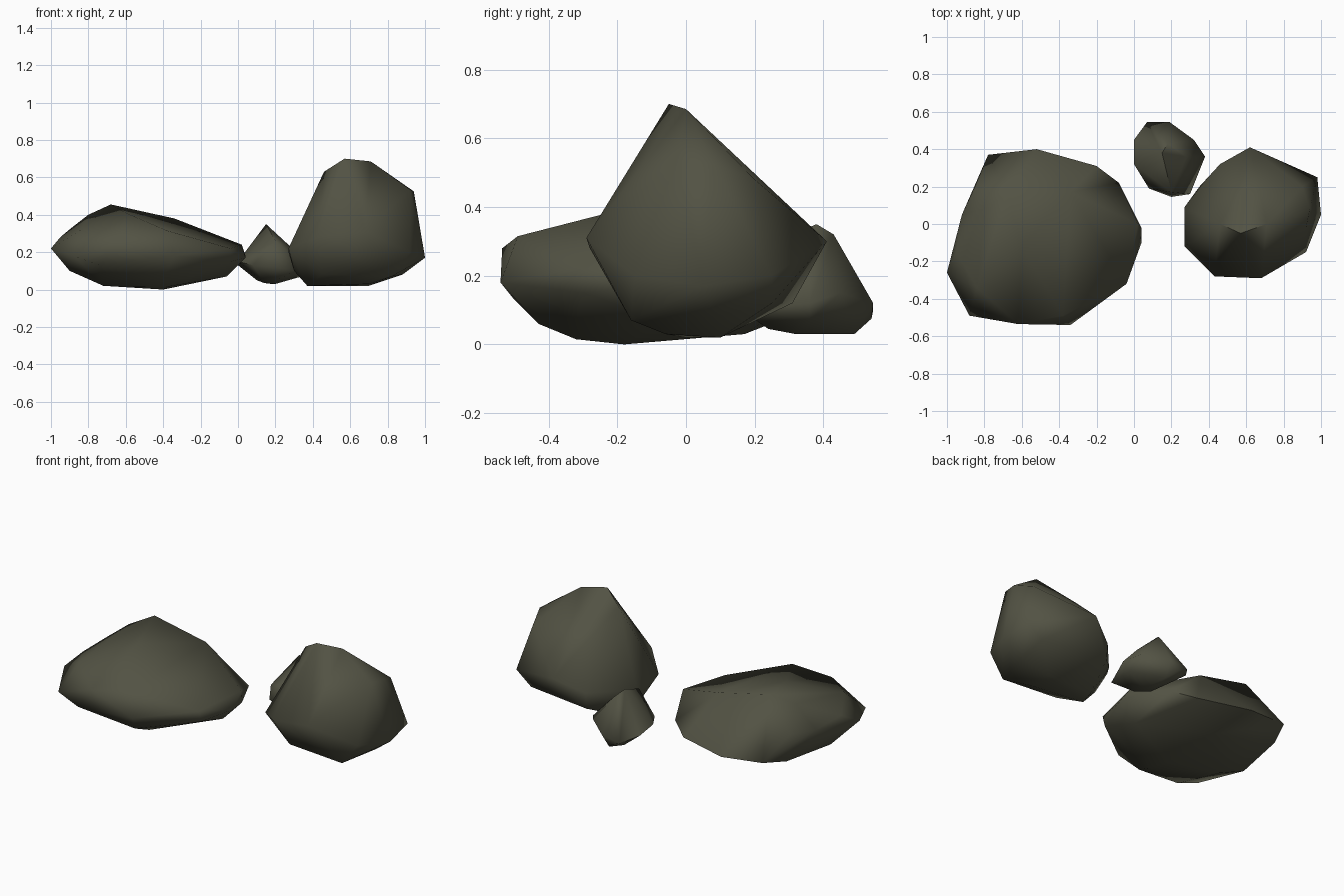
import bpy
import bmesh
import math

default_cube = bpy.data.objects.get("Cube")
if default_cube:
    bpy.data.objects.remove(default_cube, do_unlink=True)

# One mossy stone colour shared by every rock
stone = bpy.data.materials.new("dark_olive_stone")
stone_colour = (0.085, 0.085, 0.057, 1)
stone.diffuse_color = stone_colour
stone.use_nodes = True
for node in stone.node_tree.nodes:
    if node.type == "BSDF_PRINCIPLED":
        node.inputs["Base Color"].default_value = stone_colour
        node.inputs["Roughness"].default_value = 0.9


def remove_hidden_points(bm, hull_result):
    """Delete the control points that the rock surface does not use."""
    leftover = set(hull_result["geom_interior"]) | set(hull_result["geom_unused"])
    points = [item for item in leftover if isinstance(item, bmesh.types.BMVert)]
    bmesh.ops.delete(bm, geom=points, context="VERTS")


def make_rock(name, girdle, crown, base):
    """Stretch a faceted stone skin over its girdle, crown and base corners.

    Corner positions are given in hundredths of a unit.
    """
    bm = bmesh.new()
    for corner in girdle + crown + base:
        bm.verts.new([value / 100 for value in corner])
    hull_result = bmesh.ops.convex_hull(bm, input=bm.verts[:], use_existing_faces=False)
    remove_hidden_points(bm, hull_result)

    # Merge almost flat neighbours into larger facets
    bmesh.ops.dissolve_limit(
        bm, angle_limit=math.radians(2), verts=bm.verts[:], edges=bm.edges[:]
    )
    bmesh.ops.recalc_face_normals(bm, faces=bm.faces[:])

    mesh = bpy.data.meshes.new(name)
    bm.to_mesh(mesh)
    bm.free()
    mesh.materials.append(stone)

    rock = bpy.data.objects.new(name, mesh)
    bpy.context.collection.objects.link(rock)

    # Soft facets with only the hardest breaks left sharp
    bpy.ops.object.select_all(action="DESELECT")
    rock.select_set(True)
    bpy.context.view_layer.objects.active = rock
    bpy.ops.object.shade_smooth_by_angle(angle=math.radians(75))
    return rock


# Broad, low slab: crown set towards the back, girdle dropping low behind
make_rock(
    "broad_slab_rock",
    girdle=[
        (-100, -26, 22), (-92, 5, 26), (-78, 37, 14), (-52, 40, 12),
        (-20, 31, 12), (-8, 22, 16), (4, -2, 18), (4, -10, 17),
        (-4, -32, 22), (-34, -54, 18), (-62, -53.5, 28), (-88, -49, 18),
    ],
    crown=[
        (-95, -15, 28), (-84, -34, 32), (-89, -2, 33), (-80, 8, 40),
        (-68, 16, 45.5), (-34, 17, 38), (2, 0, 24), (-38, -49, 31.5),
        (-60, -12, 41), (-85, 20, 27),
    ],
    base=[
        (-40, -18, 0), (-72, -12, 2), (-42, 17, 3), (-6, -6, 7),
        (-90, -12, 10), (-38, -32, 1.5), (-40, -43, 6), (-74, -50, 13),
        (-4, -30, 15), (-84, 22, 11),
    ],
)

# Tall boulder with a steep front, a short summit ridge and a side shoulder
make_rock(
    "tall_peak_rock",
    girdle=[
        (27, 9, 20), (27, -12, 22), (43, -28, 28), (68, -29, 31),
        (92, -15, 20), (100, 5, 17), (98, 25, 20), (78, 33, 28),
        (62, 41, 30), (46, 32, 22), (35, 20, 16),
    ],
    crown=[
        (39, -3, 45), (46, 0, 63), (57, -5, 70), (71, 0, 68.5),
        (92, -2, 53.5), (94, 8, 52.5), (90, 20, 48), (60, 20, 49),
    ],
    base=[
        (37, 0, 2), (45, -14, 8), (70, -6, 3), (70, 10, 2),
        (40, 10, 2), (82, -16, 7), (88, 8, 8), (46, 31, 12),
        (88, 25, 12), (30, 2, 10),
    ],
)

# Small pointed stone with a blunt front, tucked behind the other two
make_rock(
    "small_pointed_rock",
    girdle=[
        (0, 45, 13), (7, 54.5, 10), (19, 54.5, 12), (32, 45, 15),
        (38, 36, 12), (30, 16, 10), (20, 14.5, 12), (8, 19, 13), (0, 32, 15),
    ],
    crown=[
        (15, 38, 35), (18, 43, 32), (10, 36, 28), (28, 36, 23),
        (15, 48, 22), (20, 17, 26),
    ],
    base=[
        (14, 31, 3.5), (20, 32, 3), (18, 49, 3), (10, 46, 5),
        (34, 36, 7), (20, 24, 4.5), (13, 54, 7.5),
    ],
)
